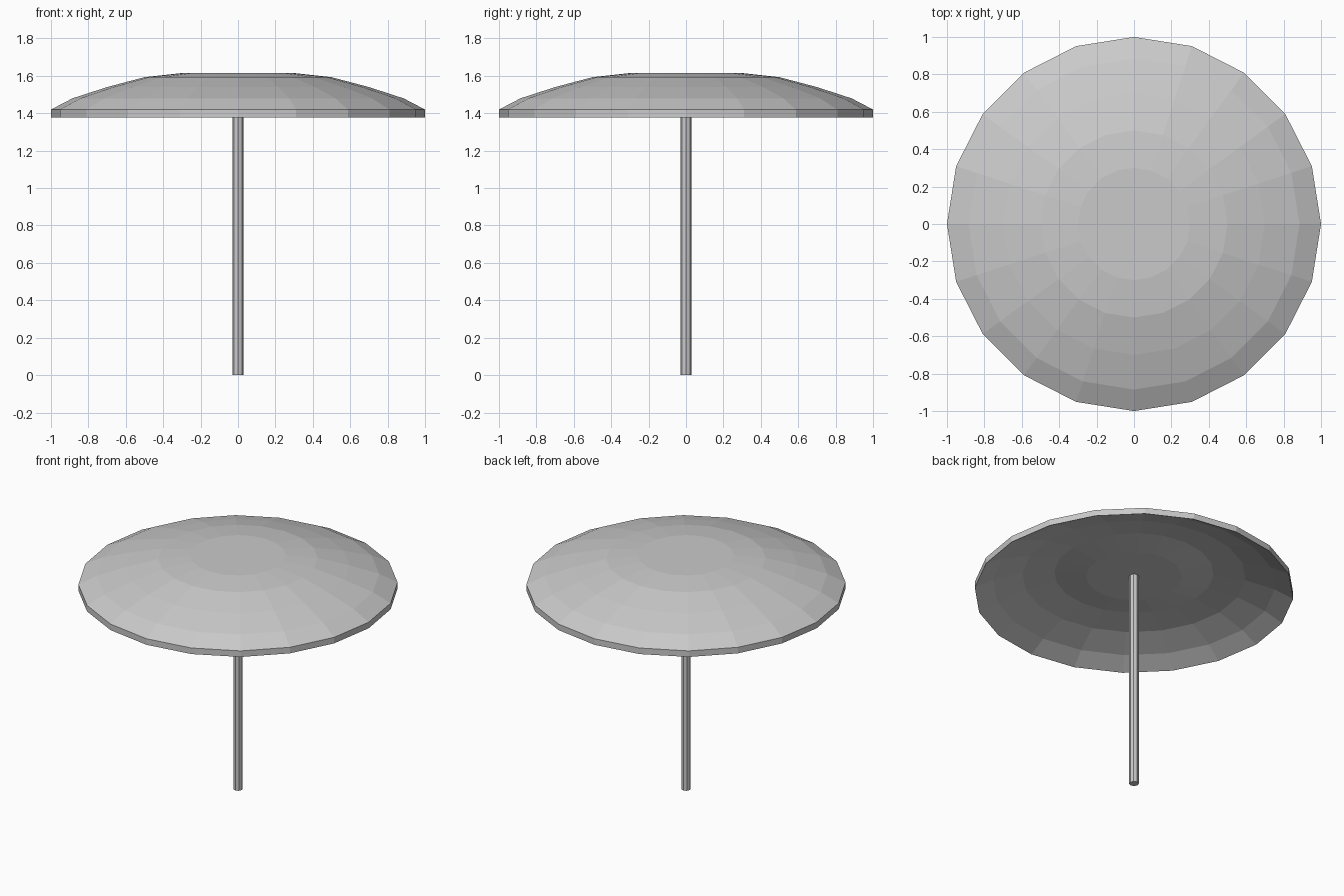
import bpy, bmesh, math

cube = bpy.data.objects.get("Cube")
if cube:
    bpy.data.objects.remove(cube, do_unlink=True)

grey = bpy.data.materials.new("plain_grey")
grey.use_nodes = True
colour = (0.59, 0.59, 0.59, 1)
grey.diffuse_color = colour
grey.node_tree.nodes["Principled BSDF"].inputs["Base Color"].default_value = colour


def lathe(name, profile, sides):
    """Sweep (radius, height) rings around z, with flat caps at both ends."""
    bm = bmesh.new()
    rings = []
    for r, z in profile:
        angles = [math.tau * i / sides for i in range(sides)]
        rings.append([bm.verts.new((r * math.cos(a), r * math.sin(a), z)) for a in angles])
    for low, high in zip(rings, rings[1:]):
        for i in range(sides):
            j = (i + 1) % sides
            bm.faces.new((low[i], low[j], high[j], high[i]))
    bm.faces.new(rings[0][::-1])
    bm.faces.new(rings[-1])
    bmesh.ops.recalc_face_normals(bm, faces=bm.faces)
    mesh = bpy.data.meshes.new(name)
    bm.to_mesh(mesh)
    bm.free()
    mesh.materials.append(grey)
    obj = bpy.data.objects.new(name, mesh)
    bpy.context.collection.objects.link(obj)
    return obj


# Canopy: a faceted dome whose hollow underside sags to a flat centre
underside = [(0.3, 1.5), (0.5, 1.525), (0.7, 1.5), (0.885, 1.44), (1.0, 1.378)]
dome = [(1.0, 1.42), (0.885, 1.48), (0.7, 1.54), (0.5, 1.593), (0.3, 1.615)]
lathe("canopy", underside + dome, 20)

# Pole: a slim upright that meets the flat centre
lathe("pole", [(0.03, 0), (0.03, 1.5)], 8)
